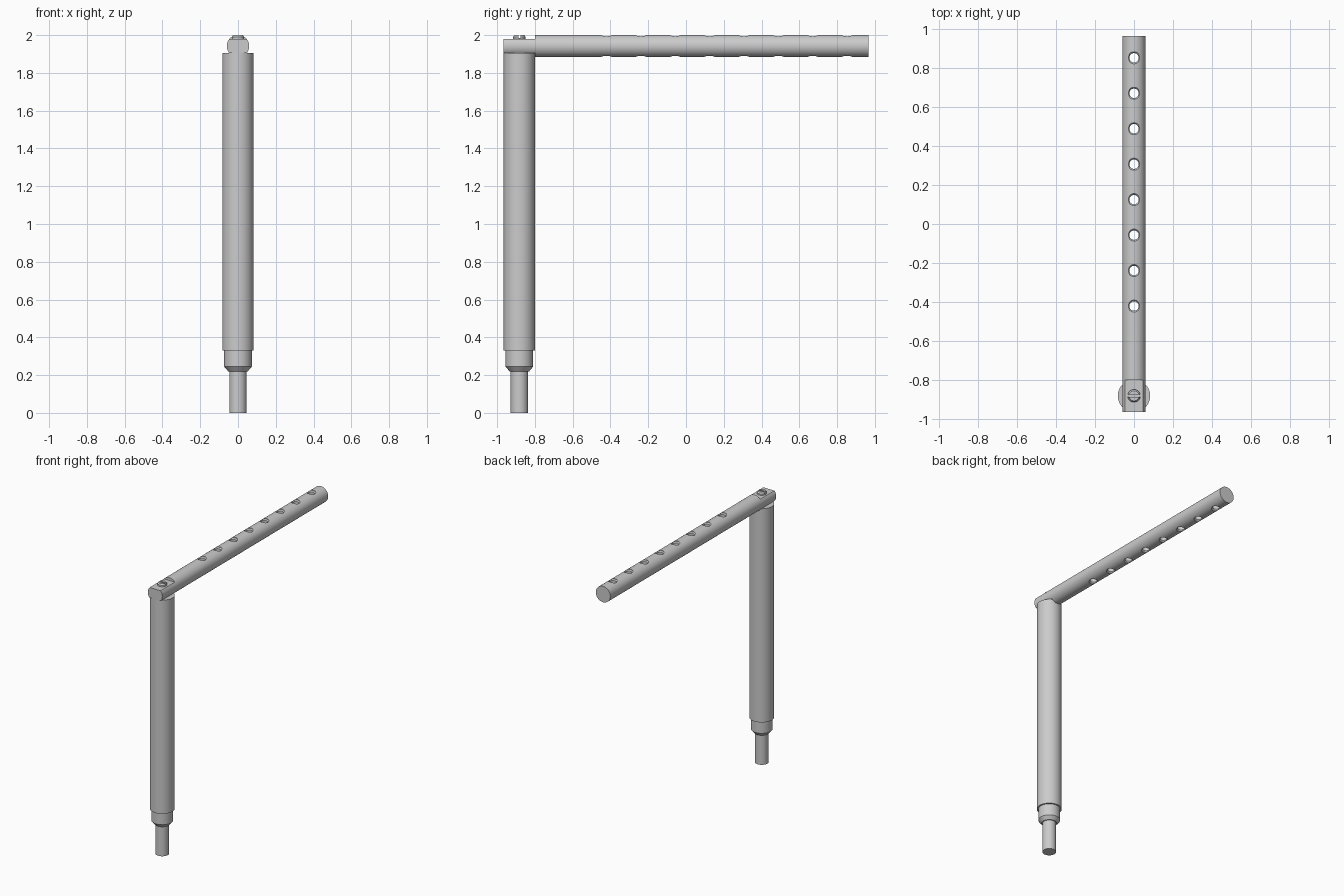
import bpy, bmesh
from math import cos, sin, tau, radians

if "Cube" in bpy.data.objects:
    bpy.data.objects.remove(bpy.data.objects["Cube"])

POST_Y = -0.882
ARM_Z = 1.942


def lathe(name, profile, location, rotation=(0, 0, 0), sides=64):
    """Closed solid of revolution about local z from (radius, z) points."""
    bm = bmesh.new()
    rings = [[bm.verts.new((r * cos(tau * i / sides), r * sin(tau * i / sides), z))
              for i in range(sides)] for r, z in profile]
    for a, b in zip(rings, rings[1:]):
        for i in range(sides):
            j = (i + 1) % sides
            bm.faces.new((a[i], a[j], b[j], b[i]))
    bm.faces.new(rings[0][::-1])
    bm.faces.new(rings[-1])
    bmesh.ops.recalc_face_normals(bm, faces=bm.faces)
    return link(name, bm, location, rotation)


def box(name, size, location):
    bm = bmesh.new()
    bmesh.ops.create_cube(bm, size=1)
    bmesh.ops.scale(bm, vec=size, verts=bm.verts)
    return link(name, bm, location)


def link(name, bm, location, rotation=(0, 0, 0)):
    mesh = bpy.data.meshes.new(name)
    bm.to_mesh(mesh)
    bm.free()
    obj = bpy.data.objects.new(name, mesh)
    obj.location, obj.rotation_euler = location, rotation
    bpy.context.collection.objects.link(obj)
    return obj


def cut(target, cutters):
    """Subtract every cutter, apply, and remove the cutters."""
    bpy.context.view_layer.objects.active = target
    for c in cutters:
        c.hide_render = True
        mod = target.modifiers.new("cut", 'BOOLEAN')
        mod.operation, mod.solver, mod.object = 'DIFFERENCE', 'EXACT', c
        bpy.ops.object.modifier_apply(modifier=mod.name)
        bpy.data.objects.remove(c)


# Upright post, with stepped collar and bottom pin
post = lathe("upright_post",
             [(0.046, 0), (0.046, 0.22), (0.052, 0.22), (0.073, 0.245),
              (0.073, 0.33), (0.083, 0.33), (0.083, 1.905)], (0, POST_Y, 0))

# Horizontal arm
arm = lathe("cross_arm", [(0.059, -0.966), (0.059, 0.966)],
            (0, 0, ARM_Z), (radians(-90), 0, 0))

# Flats where the arm sits on the post
flats = [box("flat_cutter", (0.3, 0.3, 0.1), (0, -0.95, z))
         for z in (1.98 + 0.05, 1.905 - 0.05)]

# Row of countersunk through holes
hole = [(0.031, -0.1), (0.031, -0.055), (0.024, -0.047),
        (0.024, 0.047), (0.031, 0.055), (0.031, 0.1)]
holes = [lathe("hole_cutter", hole, (0, -0.421 + 0.182 * i, ARM_Z), sides=32)
         for i in range(8)]
cut(arm, flats + holes)

# Slotted screw holding the arm to the post
screw = lathe("slotted_screw", [(0.033, 1.97), (0.033, 1.991), (0.026, 2.0)],
              (0, POST_Y, 0), sides=32)
cut(screw, [box("slot_cutter", (0.1, 0.012, 0.03), (0, POST_Y, 2.0))])

# Smooth round surfaces, sharp edges kept
for obj in (post, arm, screw):
    bpy.ops.object.select_all(action='DESELECT')
    obj.select_set(True)
    bpy.context.view_layer.objects.active = obj
    bpy.ops.object.shade_smooth_by_angle(angle=radians(25))
